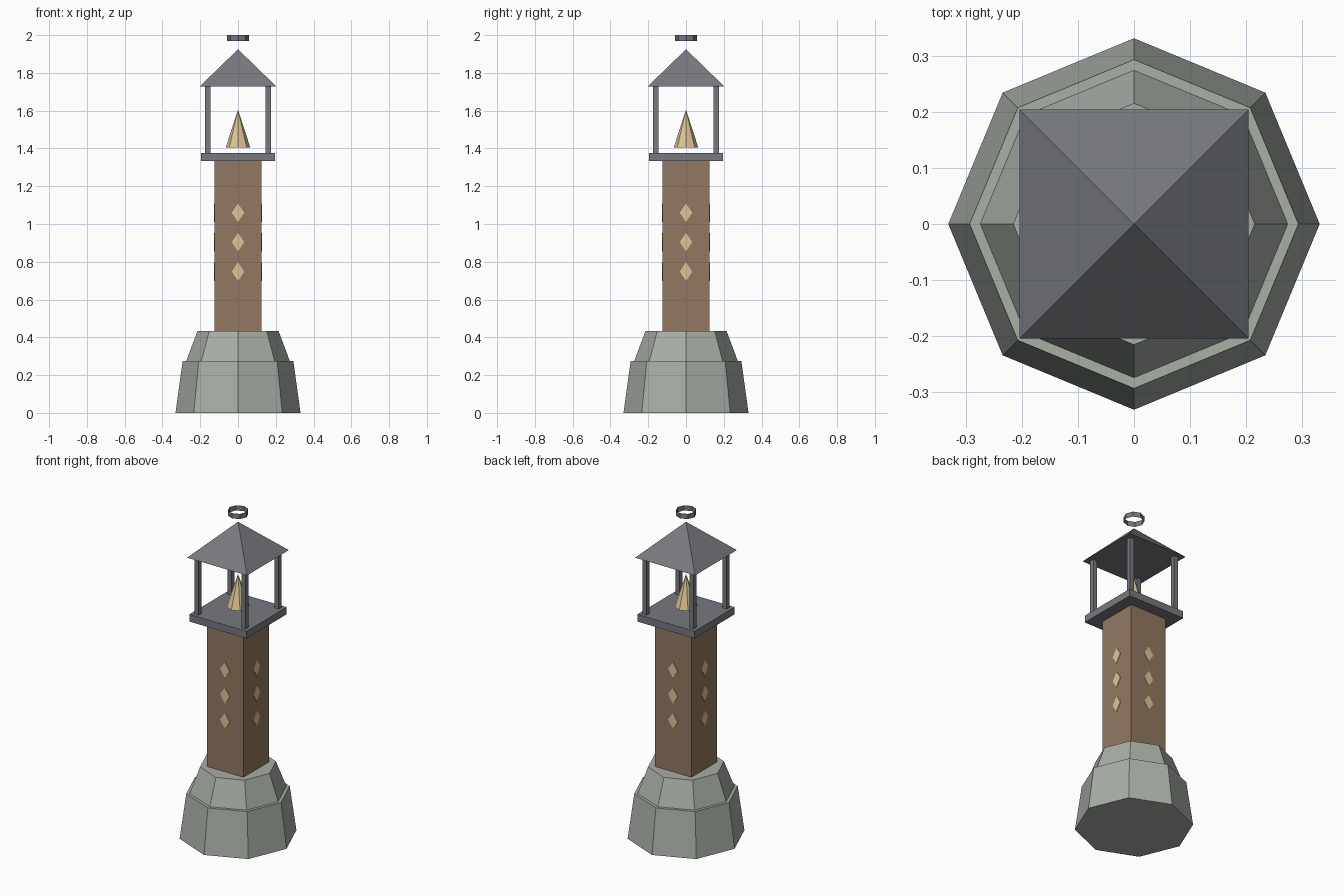
import bpy, bmesh, math

if "Cube" in bpy.data.objects:
    bpy.data.objects.remove(bpy.data.objects["Cube"])


def material(name, srgb):
    m = bpy.data.materials.new(name)
    lin = [(c / 255 / 12.92) if c < 11 else ((c / 255 + 0.055) / 1.055) ** 2.4 for c in srgb]
    m.diffuse_color = (*lin, 1)
    m.use_nodes = True
    m.node_tree.nodes["Principled BSDF"].inputs["Base Color"].default_value = m.diffuse_color
    return m


STONE = material("grey_green_stone", (168, 175, 166))
WOOD = material("brown_wood", (146, 121, 97))
METAL = material("dark_metal", (120, 121, 127))
GLOW = material("pale_flame", (222, 198, 150))


def finish(bm, name, mat):
    bmesh.ops.recalc_face_normals(bm, faces=bm.faces)
    me = bpy.data.meshes.new(name)
    bm.to_mesh(me)
    bm.free()
    me.materials.append(mat)
    ob = bpy.data.objects.new(name, me)
    bpy.context.collection.objects.link(ob)
    return ob


def frustum(name, mat, sides, r1, r2, z1, z2, turn=0.0, x=0.0, y=0.0, caps=True):
    """Tapered prism standing between two heights; r2 = 0 gives a pyramid."""
    bm = bmesh.new()

    def ring(r, z):
        return [bm.verts.new((x + r * math.cos(turn + math.tau * i / sides),
                              y + r * math.sin(turn + math.tau * i / sides), z))
                for i in range(sides)]
    low = ring(r1, z1)
    high = ring(r2, z2) if r2 else [bm.verts.new((x, y, z2))]
    for i in range(sides):
        j = (i + 1) % sides
        bm.faces.new([low[i], low[j], high[j], high[i]] if r2 else [low[i], low[j], high[0]])
    if caps:
        bm.faces.new(low[::-1])
        if r2:
            bm.faces.new(high)
    return finish(bm, name, mat)


def square(name, mat, h1, h2, z1, z2, **kw):
    """Four-sided frustum given by half widths."""
    s = math.sqrt(2)
    return frustum(name, mat, 4, h1 * s, h2 * s, z1, z2, turn=math.pi / 4, **kw)


# Octagonal stone base in two tiers
frustum("lower_base", STONE, 8, 0.331, 0.293, 0.0, 0.275)
frustum("upper_base", STONE, 8, 0.274, 0.215, 0.275, 0.433)

# Square tower shaft
square("tower_shaft", WOOD, 0.125, 0.125, 0.433, 1.333)

# Diamond windows on all four sides
for side in range(4):
    for level, z in enumerate((0.748, 0.904, 1.06)):
        bm = bmesh.new()
        outline = [(0.033, 0), (0, 0.049), (-0.033, 0), (0, -0.049)]
        back, front = [[bm.verts.new((u, d, v)) for u, v in outline] for d in (-0.123, -0.128)]
        bm.faces.new(back)
        bm.faces.new(front)
        for i in range(4):
            j = (i + 1) % 4
            bm.faces.new([back[i], back[j], front[j], front[i]])
        window = finish(bm, f"window_{side}_{level}", GLOW)
        window.location.z = z
        window.rotation_euler.z = side * math.pi / 2

# Lantern platform, posts and roof
square("lantern_platform", METAL, 0.195, 0.195, 1.333, 1.377)
for sx in (-1, 1):
    for sy in (-1, 1):
        square("lantern_post", METAL, 0.0135, 0.0135, 1.377, 1.727, x=sx * 0.16, y=sy * 0.16)
square("roof", METAL, 0.204, 0, 1.727, 1.925)

# Floating flame cone and the thin open ring above the roof
frustum("flame", GLOW, 8, 0.065, 0, 1.405, 1.605)
frustum("top_ring", METAL, 8, 0.058, 0.058, 1.968, 2.0, caps=False)
